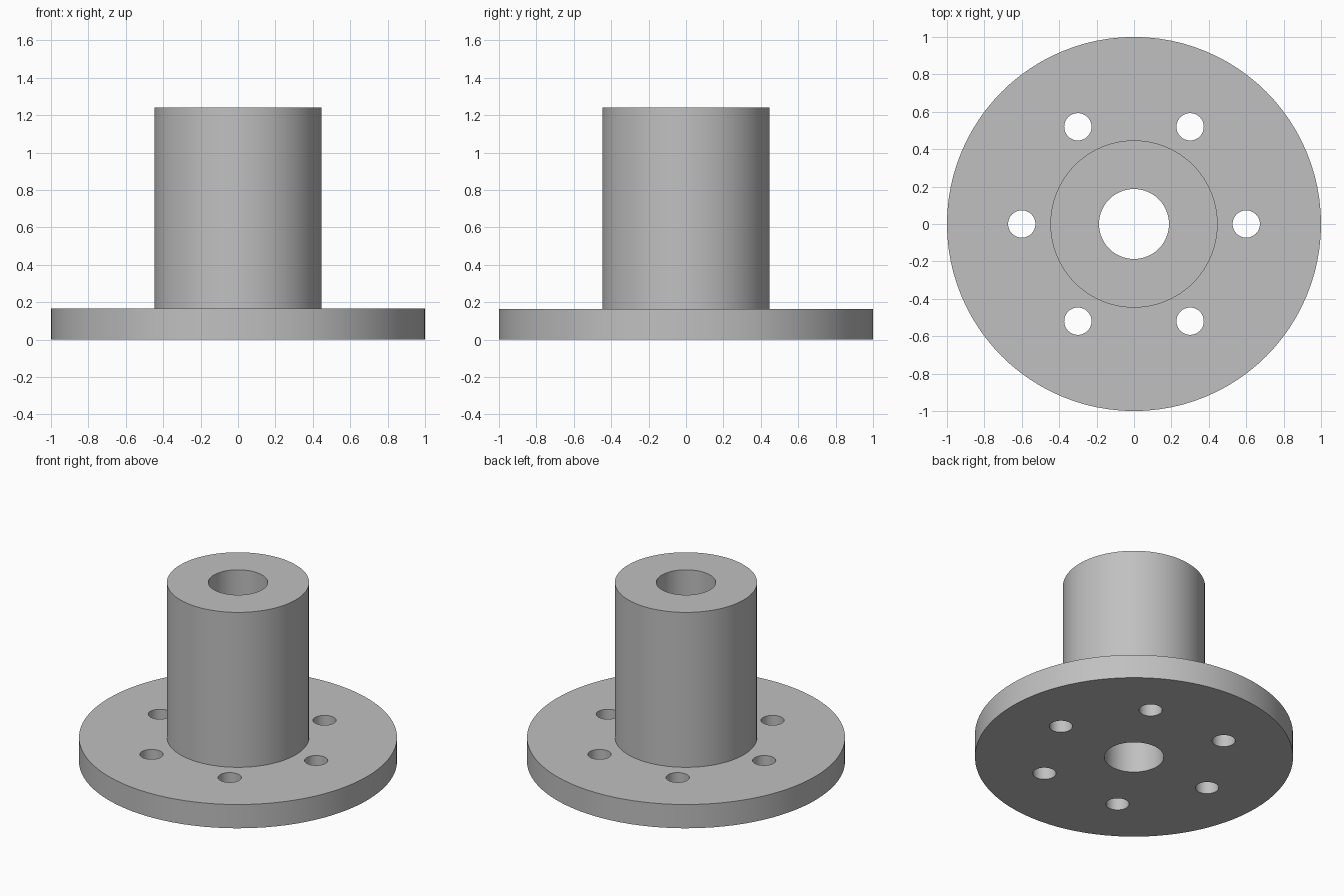
import bpy, bmesh, math
from mathutils import Matrix, Vector

cube = bpy.data.objects.get("Cube")
if cube:
    bpy.data.objects.remove(cube, do_unlink=True)

FLANGE_R, HUB_R, BORE_R = 1.0, 0.447, 0.187
FLANGE_H, TOTAL_H = 0.165, 1.24
BOLT_R, BOLT_CIRCLE, BOLTS = 0.073, 0.6, 6

steel = bpy.data.materials.new("grey steel")
steel.use_nodes = True
grey = (0.53, 0.53, 0.53, 1)
steel.diffuse_color = grey
steel.node_tree.nodes["Principled BSDF"].inputs["Base Color"].default_value = grey


def add_object(name, bm):
    mesh = bpy.data.meshes.new(name)
    bm.to_mesh(mesh)
    bm.free()
    mesh.materials.append(steel)
    obj = bpy.data.objects.new(name, mesh)
    bpy.context.collection.objects.link(obj)
    return obj


# Flange, hub and bore turned from one closed profile
bm = bmesh.new()
profile = [(BORE_R, 0), (FLANGE_R, 0), (FLANGE_R, FLANGE_H),
           (HUB_R, FLANGE_H), (HUB_R, TOTAL_H), (BORE_R, TOTAL_H)]
verts = [bm.verts.new((r, 0, z)) for r, z in profile]
edges = [bm.edges.new((a, b)) for a, b in zip(verts, verts[1:] + verts[:1])]
bmesh.ops.spin(bm, geom=verts + edges, cent=(0, 0, 0), axis=(0, 0, 1),
               angle=math.tau, steps=96, use_merge=True)
bmesh.ops.remove_doubles(bm, verts=bm.verts, dist=1e-5)
bmesh.ops.recalc_face_normals(bm, faces=bm.faces)
hub = add_object("flanged_hub", bm)

# Ring of bolt hole cutters
bm = bmesh.new()
for i in range(BOLTS):
    place = (Matrix.Rotation(math.tau * i / BOLTS, 4, 'Z')
             @ Matrix.Translation(Vector((BOLT_CIRCLE, 0, FLANGE_H / 2))))
    bmesh.ops.create_cone(bm, cap_ends=True, segments=48, radius1=BOLT_R,
                          radius2=BOLT_R, depth=FLANGE_H * 2, matrix=place)
cutter = add_object("bolt_hole_cutter", bm)
cutter.hide_render = True

# Drill the flange, then discard the cutter
drill = hub.modifiers.new("bolt holes", 'BOOLEAN')
drill.operation = 'DIFFERENCE'
drill.solver = 'EXACT'
drill.object = cutter
bpy.ops.object.select_all(action='DESELECT')
bpy.context.view_layer.objects.active = hub
hub.select_set(True)
bpy.ops.object.modifier_apply(modifier=drill.name)
bpy.data.objects.remove(cutter, do_unlink=True)

bpy.ops.object.shade_smooth_by_angle(angle=math.radians(30))
